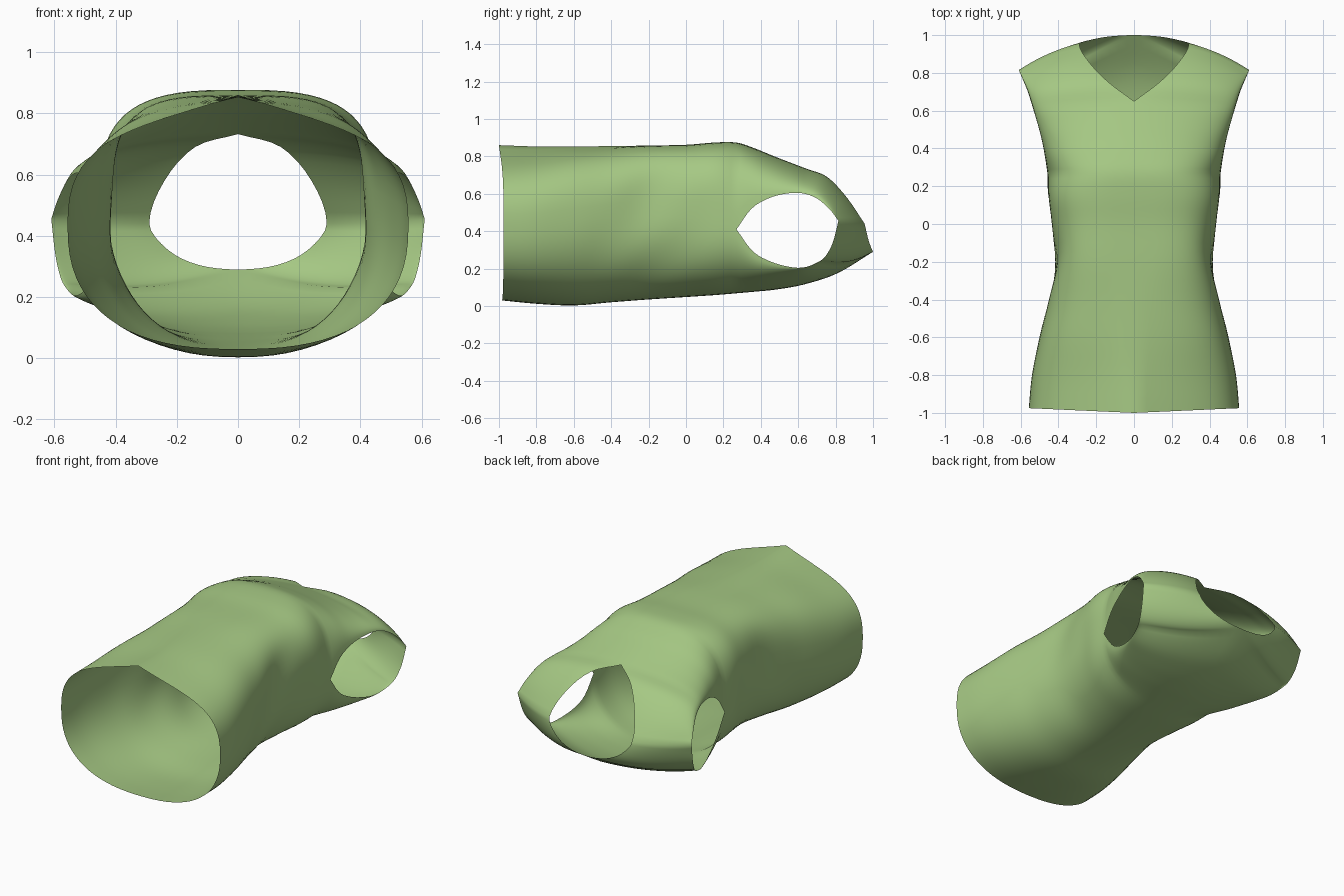
import bpy, bmesh, math

if "Cube" in bpy.data.objects:
    bpy.data.objects.remove(bpy.data.objects["Cube"])

SEG, SUB = 18, 4      # points across a half panel, rows between stations

# Stations: outer edge (x, y, z), inner edge (x, y, z), roundness, sag
HEM_TO_ARMPIT = [      # outer edge = side seam, shared by both panels
    (0.557, -0.975, 0.44), (0.54, -0.80, 0.445), (0.50, -0.60, 0.455),
    (0.45, -0.40, 0.47), (0.415, -0.20, 0.475), (0.432, 0.0, 0.475),
    (0.455, 0.15, 0.46), (0.458, 0.27, 0.41)]
FRONT_LOW = [          # centre y, z, roundness, sag
    (-1.0, 0.86, 2.3, -0.05), (-0.80, 0.853, 2.4, -0.035),
    (-0.60, 0.853, 2.7, -0.02), (-0.40, 0.855, 3.0, -0.01),
    (-0.20, 0.858, 3.4, 0), (0.0, 0.862, 3.4, 0),
    (0.15, 0.874, 3.3, 0), (0.27, 0.874, 3.0, 0)]
BACK_LOW = [
    (-0.985, 0.03, 2.5, 0), (-0.80, 0.012, 2.4, 0), (-0.60, 0.003, 2.3, 0),
    (-0.40, 0.02, 2.3, 0), (-0.20, 0.035, 2.3, 0), (0.0, 0.048, 2.4, 0),
    (0.15, 0.058, 2.5, 0), (0.27, 0.068, 2.4, 0)]
FRONT_TOP = [          # armhole edge to centre / V neckline
    (0.47, 0.35, 0.52, 0, 0.37, 0.842, 2.7, 0),
    (0.487, 0.44, 0.575, 0, 0.46, 0.805, 2.3, 0),
    (0.51, 0.53, 0.60, 0, 0.55, 0.77, 2.0, 0),
    (0.535, 0.62, 0.603, 0, 0.65, 0.732, 1.9, 0),
    (0.56, 0.70, 0.575, 0.14, 0.755, 0.69, 1.8, 0),
    (0.59, 0.77, 0.515, 0.24, 0.86, 0.58, 1.7, 0),
    (0.61, 0.815, 0.455, 0.29, 0.955, 0.44, 1.7, 0)]
BACK_TOP = [           # armhole edge to centre / back neckline
    (0.465, 0.35, 0.30, 0, 0.37, 0.077, 2.3, 0),
    (0.482, 0.43, 0.247, 0, 0.48, 0.088, 2.2, 0),
    (0.51, 0.53, 0.214, 0, 0.63, 0.115, 2.0, -0.005),
    (0.537, 0.62, 0.205, 0, 0.81, 0.175, 1.9, -0.02),
    (0.562, 0.70, 0.23, 0, 1.0, 0.29, 1.8, -0.045),
    (0.58, 0.745, 0.265, 0.13, 0.993, 0.305, 1.7, -0.033),
    (0.597, 0.785, 0.34, 0.23, 0.975, 0.355, 1.7, -0.015),
    (0.61, 0.815, 0.455, 0.29, 0.955, 0.44, 1.7, 0)]


def smooth_rows(rows, round_neck):
    """Catmull-Rom through stations, with corners at the armpit and neck."""
    last = len(rows) - 1
    armpit = len(HEM_TO_ARMPIT) - 1
    neck = max(i for i, r in enumerate(rows) if r[3] == 0)
    out = []
    for i in range(last):
        b, c = rows[i], rows[i + 1]
        before = [2 * q - r for q, r in zip(b, c)]
        after = [2 * r - q for q, r in zip(b, c)]
        a = list(rows[i - 1]) if i else before[:]
        d = list(rows[i + 2]) if i + 2 <= last else after[:]
        if i == armpit:
            a[:3] = before[:3]
        if i + 1 == armpit:
            d[:3] = after[:3]
        if i == neck:            # neckline leaves the centre line
            a[3:6] = [-c[3], c[4], c[5]] if round_neck else before[3:6]
        if i + 1 == neck:        # centre line arrives at the neckline
            d[3:6] = after[3:6]
        if i + 1 == last:        # neckline runs on past the shoulder seam
            d[3] = b[3]
        for k in range(SUB):
            t = k / SUB
            out.append([0.5 * (2 * q + (r - p) * t
                        + (2 * p - 5 * q + 4 * r - s) * t * t
                        + (3 * q - p - 3 * r + s) * t ** 3)
                        for p, q, r, s in zip(a, b, c, d)])
    out.append(list(rows[-1]))
    return out


def fold(x, y, z):
    """Soft diagonal creases around the waist sides."""
    side = min(1, max(0, (abs(x) - 0.2) / 0.2))
    window = math.exp(-((y + 0.15) / 0.3) ** 2)
    return 0.005 * side * window * math.sin(14 * y - 13 * (z - 0.45))


def add_panel(bm, low, top, is_back):
    rows = [o + (0,) + l for o, l in zip(HEM_TO_ARMPIT, low)] + top
    grid = []
    for xo, yo, zo, xi, yi, zi, n, sag in smooth_rows(rows, is_back):
        xi = max(xi, 0)
        bow = 0.06 * xi          # shoulder seam bows upward
        line = []
        for j in range(SEG + 1):
            a = math.pi / 2 * j / SEG
            c = max(math.cos(a), 0) ** (2 / n) if j < SEG else 0
            s = math.sin(a) ** (2 / n)
            hump = 4 * c * (1 - c)
            x = xi + (xo - xi) * c
            y = yi + (yo - yi) * c + bow * hump
            z = zo + (zi - zo) * s + sag * hump
            line.append(bm.verts.new((x - fold(x, y, z), y, z)))
        grid.append(line)
    for i in range(len(grid) - 1):
        for j in range(SEG):
            q = [grid[i][j], grid[i + 1][j], grid[i + 1][j + 1], grid[i][j + 1]]
            bm.faces.new(q[::-1] if is_back else q)
    seam = [r[0] for r in grid[:(len(HEM_TO_ARMPIT) - 1) * SUB + 1]]
    return seam + grid[-1]


# Half garment: front and back panels stitched at side and shoulder seams
bm = bmesh.new()
front_seam = add_panel(bm, FRONT_LOW, FRONT_TOP, False)
back_seam = add_panel(bm, BACK_LOW, BACK_TOP, True)
bmesh.ops.weld_verts(bm, targetmap=dict(zip(back_seam, front_seam)))
mesh = bpy.data.meshes.new("sleeveless_top")
bm.to_mesh(mesh)
bm.free()
top = bpy.data.objects.new("sleeveless_top", mesh)
bpy.context.collection.objects.link(top)

# Mirror to the other side
mirror = top.modifiers.new("mirror", 'MIRROR')
mirror.use_axis = (True, False, False)
mirror.merge_threshold = 0.0005

# Green cloth
cloth = bpy.data.materials.new("green_cloth")
cloth.diffuse_color = (0.38, 0.58, 0.23, 1)
cloth.use_nodes = True
cloth.node_tree.nodes["Principled BSDF"].inputs["Base Color"].default_value = cloth.diffuse_color
mesh.materials.append(cloth)

bpy.context.view_layer.objects.active = top
top.select_set(True)
bpy.ops.object.shade_smooth_by_angle(angle=math.radians(50))
